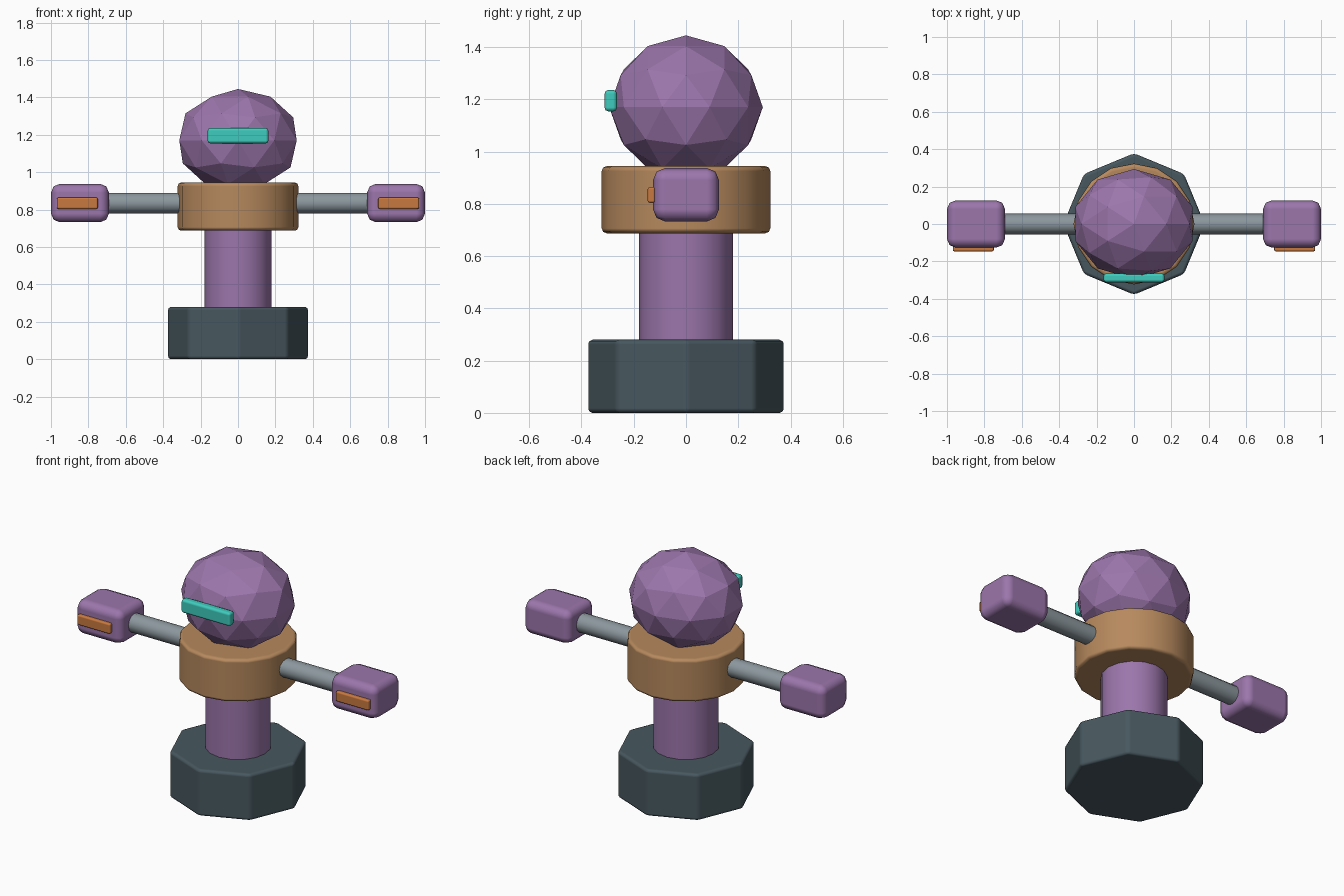
import bpy
import math

default = bpy.data.objects.get("Cube")
if default:
    bpy.data.objects.remove(default, do_unlink=True)


def material(name, rgb):
    mat = bpy.data.materials.new(name)
    mat.use_nodes = True
    color = (*rgb, 1)
    mat.diffuse_color = color
    mat.node_tree.nodes["Principled BSDF"].inputs["Base Color"].default_value = color
    return mat


purple = material("purple", (0.33, 0.18, 0.41))
tan = material("tan", (0.47, 0.25, 0.11))
slate = material("dark slate", (0.063, 0.096, 0.114))
steel = material("steel grey", (0.26, 0.31, 0.34))
teal = material("teal", (0.05, 0.6, 0.51))
orange = material("orange", (0.58, 0.19, 0.05))


def finish(name, mat, bevel=0.0, smooth=True):
    """Name, colour, shade and bevel the newly added primitive."""
    obj = bpy.context.object
    obj.name = obj.data.name = name
    obj.data.materials.append(mat)
    bpy.ops.object.transform_apply(location=False, rotation=True, scale=True)
    if bevel:
        obj.data.polygons.foreach_set("use_smooth", [True] * len(obj.data.polygons))
        mod = obj.modifiers.new("soft edges", "BEVEL")
        mod.width = bevel
        mod.segments = 2
        mod.limit_method = "ANGLE"
        mod.harden_normals = True
    elif smooth:
        bpy.ops.object.shade_smooth_by_angle(angle=math.radians(35))
    return obj


def box(name, mat, center, size, bevel):
    bpy.ops.mesh.primitive_cube_add(size=1, location=center)
    bpy.context.object.scale = size
    return finish(name, mat, bevel)


def drum(name, mat, sides, radius, z0, z1, bevel=0.0):
    bpy.ops.mesh.primitive_cylinder_add(
        vertices=sides, radius=radius, depth=z1 - z0, location=(0, 0, (z0 + z1) / 2))
    return finish(name, mat, bevel)


# Body stack
drum("base", slate, 8, 0.378, 0, 0.28, 0.018)
drum("column", purple, 16, 0.18, 0.25, 0.72)
drum("shoulder_ring", tan, 16, 0.323, 0.687, 0.945, 0.02)

# Faceted head with a visor
bpy.ops.mesh.primitive_ico_sphere_add(subdivisions=2, radius=1, location=(0, 0, 1.17))
bpy.context.object.scale = (0.33, 0.294, 0.275)
finish("head", purple, smooth=False)
box("visor", teal, (0, -0.288, 1.195), (0.326, 0.048, 0.082), 0.015)

# Arms, hands and hand plates on both sides
for side, sign in (("left", 1), ("right", -1)):
    bpy.ops.mesh.primitive_cylinder_add(
        vertices=12, radius=0.055, depth=0.5,
        location=(sign * 0.5, 0, 0.835), rotation=(0, math.pi / 2, 0))
    finish(side + "_arm", steel)
    box(side + "_hand", purple, (sign * 0.845, 0, 0.835), (0.31, 0.253, 0.205), 0.047)
    box(side + "_hand_plate", orange, (sign * 0.859, -0.132, 0.834), (0.22, 0.03, 0.062), 0.01)
